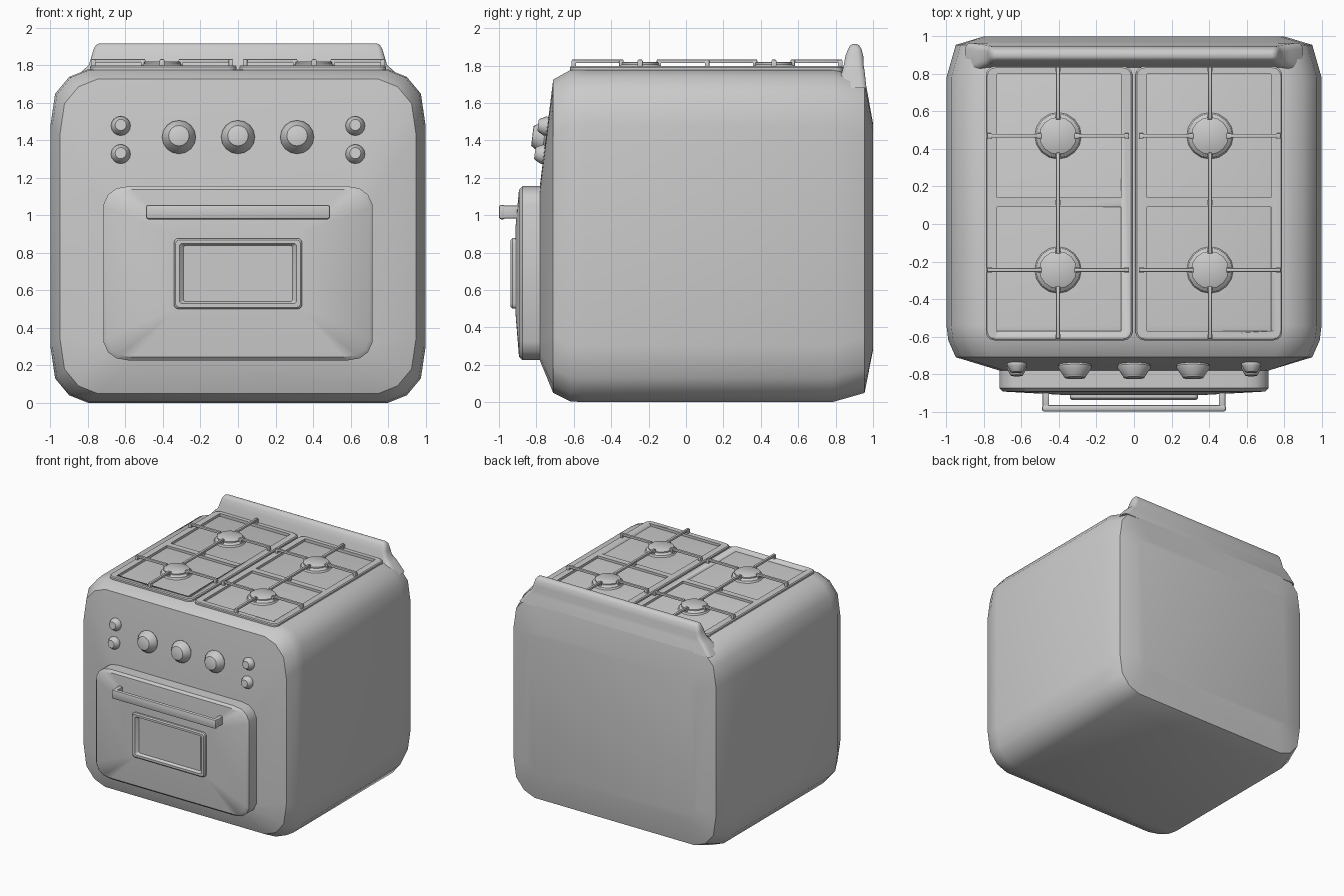
import bpy, bmesh
from math import radians, pi, sin, cos
from mathutils import Matrix, Vector

if "Cube" in bpy.data.objects:
    bpy.data.objects.remove(bpy.data.objects["Cube"])

BODY = [(0, .30), (.025, .13), (.10, .04), (.20, 0)]
DOOR = [(0, .10), (.025, .045), (.07, .012), (.14, 0)]


def round_corner(r, n=3):
    return [(r - r * cos(i * pi / 2 / n), r - r * sin(i * pi / 2 / n)) for i in range(n + 1)]


def ring(hu, hv, corner):
    """Rectangle outline with shaped corners; corner holds (inset u, inset v)."""
    pts = []
    for su, sv, c in ((1, 1, corner), (-1, 1, corner[::-1]), (-1, -1, corner), (1, -1, corner[::-1])):
        pts += [(su * (hu - a), sv * (hv - b)) for a, b in c]
    return pts


def finish(bm, name, angle=35):
    bmesh.ops.recalc_face_normals(bm, faces=bm.faces[:])
    me = bpy.data.meshes.new(name)
    bm.to_mesh(me)
    bm.free()
    ob = bpy.data.objects.new(name, me)
    bpy.context.collection.objects.link(ob)
    bpy.ops.object.select_all(action='DESELECT')
    ob.select_set(True)
    bpy.context.view_layer.objects.active = ob
    bpy.ops.object.shade_smooth_by_angle(angle=radians(angle))
    return ob


def loft(name, rings, angle=35):
    bm = bmesh.new()
    loops = [[bm.verts.new(p) for p in r] for r in rings]
    for a, b in zip(loops, loops[1:]):
        n = len(a)
        for i in range(n):
            bm.faces.new((a[i], a[(i + 1) % n], b[(i + 1) % n], b[i]))
    bm.faces.new(loops[0])
    bm.faces.new(loops[-1])
    return finish(bm, name, angle)


def ring_y(y, hx, z0, z1, corner, cx=0):
    return [(cx + u, y, (z0 + z1) / 2 + v) for u, v in ring(hx, (z1 - z0) / 2, corner)]


def ring_z(z, x0, x1, y0, y1, corner):
    return [((x0 + x1) / 2 + u, (y0 + y1) / 2 + v, z)
            for u, v in ring((x1 - x0) / 2, (y1 - y0) / 2, corner)]


def add_box(bm, lo, hi, bevel=0):
    lo, hi = Vector(lo), Vector(hi)
    m = Matrix.Translation((lo + hi) / 2) @ Matrix.Diagonal((*(hi - lo), 1))
    vs = bmesh.ops.create_cube(bm, size=1, matrix=m)['verts']
    if bevel:
        es = list({e for v in vs for e in v.link_edges})
        bmesh.ops.bevel(bm, geom=es, offset=bevel, segments=2, profile=.5, affect='EDGES')


def turned(name, profile, loc, tilt=0, sides=16):
    """Round part from (radius, height) points."""
    m = Matrix.Translation(loc) @ Matrix.Rotation(tilt, 4, 'X')
    return loft(name, [[m @ Vector((r * cos(2 * pi * i / sides), r * sin(2 * pi * i / sides), h))
                        for i in range(sides)] for r, h in profile])


# Cushion-shaped body
loft("body", [ring_y(y, hx, z0, z1, c) for y, hx, z0, z1, c in (
    (-.78, .72, .22, 1.17, DOOR),
    (-.71, .95, .05, 1.725, BODY),
    (-.62, .99, .005, 1.775, BODY),
    (-.54, 1.0, 0, 1.777, BODY),
    (.78, 1.0, 0, 1.777, BODY),
    (.955, .95, .05, 1.74, BODY),
    (1.0, .80, .28, 1.49, DOOR))])

# Backsplash flaring into the body
loft("backsplash", [ring_z(z, -hx, hx, y0, y1, round_corner(r)) for z, hx, y0, y1, r in (
    (1.68, .90, .80, .965, .03),
    (1.77, .83, .835, .955, .03),
    (1.80, .795, .843, .95, .03),
    (1.85, .78, .852, .948, .03),
    (1.89, .768, .868, .938, .025),
    (1.908, .755, .878, .925, .02),
    (1.915, .74, .89, .912, .008))])

# Oven door with pillowed front
loft("oven_door", [ring_y(y, hx, z0, z1, c) for y, hx, z0, z1, c in (
    (-.76, .718, .225, 1.155, DOOR),
    (-.875, .718, .225, 1.155, DOOR),
    (-.893, .70, .243, 1.137, DOOR),
    (-.912, .36, .48, .93, round_corner(.02)))])

# Door window: raised frame with recessed pane
loft("door_window", [ring_y(y, hx, z0, z1, round_corner(r)) for y, hx, z0, z1, r in (
    (-.89, .342, .50, .877, .025),
    (-.928, .342, .50, .877, .025),
    (-.937, .333, .509, .868, .02),
    (-.937, .312, .528, .85, .015),
    (-.915, .29, .54, .838, .01))])

# Door handle
bm = bmesh.new()
add_box(bm, (-.49, -1.0, .978), (.49, -.965, 1.055), .012)
for s in (-1, 1):
    x = sorted((s * .452, s * .488))
    add_box(bm, (x[0], -.985, .982), (x[1], -.88, 1.051), .008)
finish(bm, "door_handle")

# Control knobs, following the tilted panel
TILT = radians(90 - 7)
for i, x in enumerate((-.315, 0, .315)):
    turned(f"large_knob_{i}", [(.075, -.02), (.09, .01), (.088, .022), (.062, .06), (.055, .072), (.05, .074)],
           (x, -.748, 1.415), TILT)
for s in (-1, 1):
    for z, y in ((1.475, -.741), (1.325, -.759)):
        turned(f"small_knob_{s}_{z}", [(.045, -.02), (.052, .008), (.05, .016), (.036, .043), (.03, .05)],
               (s * .625, y, z), TILT)

# Hob: two plates, wells, burners and grates
CX = .405
BURNER_Y = (-.245, .47)
for side, s in (("left", -1), ("right", 1)):
    x0, x1 = sorted((s * .008, s * .79))
    plate = loft(f"{side}_hob_plate", [ring_z(z, x0 + d, x1 - d, -.62 + d, .84 - d, round_corner(.045))
                                       for z, d in ((1.74, 0), (1.79, 0), (1.797, .007))])
    bm = bmesh.new()
    w0, w1 = sorted((s * .07, s * .73))
    for y0, y1 in ((-.57, .09), (.14, .80)):
        add_box(bm, (w0, y0, 1.70), (w1, y1, 1.85))
    cutter = finish(bm, f"{side}_well_cutter")
    cutter.hide_render = True
    cutter.hide_set(True)
    mod = plate.modifiers.new("wells", 'BOOLEAN')
    mod.object = cutter
    mod.operation = 'DIFFERENCE'
    mod.solver = 'EXACT'

    for y in BURNER_Y:
        turned(f"{side}_burner_{y}", [(.135, 1.765), (.12, 1.782), (.118, 1.792), (.10, 1.806),
                                      (.10, 1.816), (.094, 1.82)], (s * CX, y, 0), sides=16)

    # Grate bars with short feet
    bm = bmesh.new()
    t, cx = .010, s * CX
    for y0, y1 in ((-.61, -.335), (-.155, .38), (.56, .835)):
        add_box(bm, (cx - t, y0, 1.813), (cx + t, y1, 1.832), .003)
    for y in (-.60, -.345, -.145, .113, .37, .57, .825):
        add_box(bm, (cx - .014, y - .012, 1.775), (cx + .014, y + .012, 1.828), .003)
    for y in BURNER_Y:
        for d in (-1, 1):
            a, b = sorted((cx + d * .09, cx + d * .378))
            add_box(bm, (a, y - t, 1.813), (b, y + t, 1.832), .003)
            for f in (.10, .367):
                x = cx + d * f
                add_box(bm, (x - .012, y - .014, 1.775), (x + .012, y + .014, 1.828), .003)
    finish(bm, f"{side}_grate")
